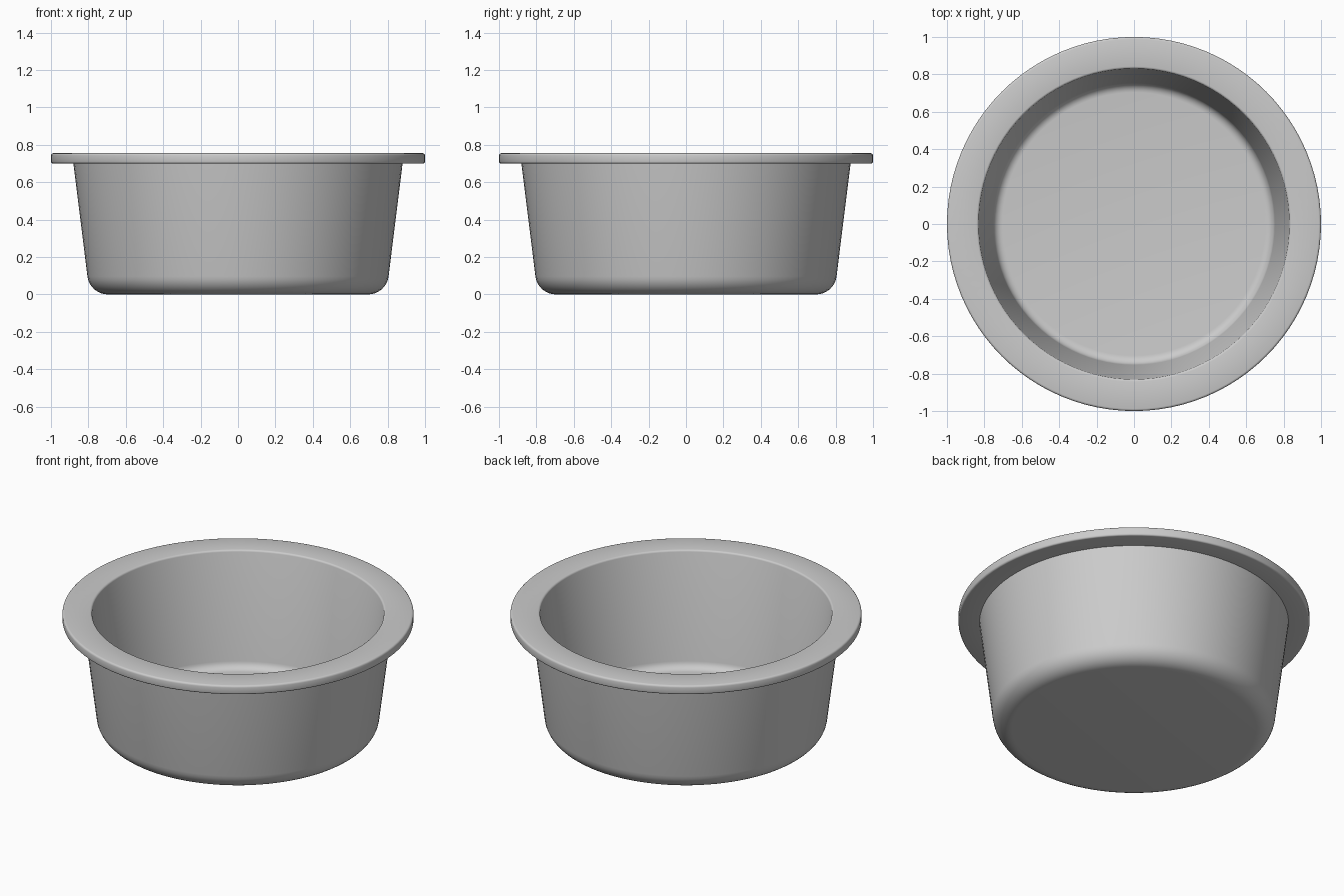
import bpy, bmesh, math
from mathutils import Matrix, Vector

cube = bpy.data.objects.get("Cube")
if cube:
    bpy.data.objects.remove(cube, do_unlink=True)

SEGMENTS = 96


def material(name, rgb):
    mat = bpy.data.materials.new(name)
    mat.use_nodes = True
    mat.diffuse_color = (*rgb, 1)
    mat.node_tree.nodes["Principled BSDF"].inputs["Base Color"].default_value = (*rgb, 1)
    return mat


def rounded(corners):
    """Turn (radius, height, fillet, steps) corners into a profile with round fillets."""
    pts = []
    for i, (r, z, fillet, steps) in enumerate(corners):
        p = Vector((r, z))
        if not fillet:
            pts.append(p)
            continue
        a = (Vector(corners[i - 1][:2]) - p).normalized()
        b = (Vector(corners[i + 1][:2]) - p).normalized()
        half = a.angle(b) / 2
        centre = p + (a + b).normalized() * fillet / math.sin(half)
        start = p + a * fillet / math.tan(half) - centre
        end = p + b * fillet / math.tan(half) - centre
        sweep = math.pi - 2 * half
        for k in range(steps + 1):
            t = k / steps
            pts.append(centre + (start * math.sin((1 - t) * sweep)
                                 + end * math.sin(t * sweep)) / math.sin(sweep))
    return pts


def lathe(name, profile, mat):
    bm = bmesh.new()
    verts = [bm.verts.new((p.x, 0, p.y)) for p in profile]
    edges = [bm.edges.new(pair) for pair in zip(verts, verts[1:])]
    bmesh.ops.spin(bm, geom=verts + edges, cent=(0, 0, 0), axis=(0, 0, 1),
                   angle=math.tau, steps=SEGMENTS, use_merge=True)
    bmesh.ops.remove_doubles(bm, verts=bm.verts, dist=0.0001)
    bmesh.ops.recalc_face_normals(bm, faces=bm.faces)
    mesh = bpy.data.meshes.new(name)
    bm.to_mesh(mesh)
    bm.free()
    mesh.materials.append(mat)
    obj = bpy.data.objects.new(name, mesh)
    bpy.context.collection.objects.link(obj)
    bpy.ops.object.select_all(action="DESELECT")
    obj.select_set(True)
    bpy.context.view_layer.objects.active = obj
    bpy.ops.object.shade_smooth_by_angle(angle=math.radians(35))
    return obj


# Round basin: underside, tapered wall, flat flange, inner wall and floor
profile = rounded([
    (0, 0, 0, 0),
    (0.793, 0, 0.11, 8),
    (0.88, 0.70, 0, 0),
    (1, 0.70, 0.01, 3),
    (1, 0.755, 0.012, 3),
    (0.832, 0.755, 0.012, 3),
    (0.748, 0.05, 0.05, 6),
    (0, 0.05, 0, 0),
])
lathe("basin", profile, material("light_grey", (0.6, 0.6, 0.6)))
